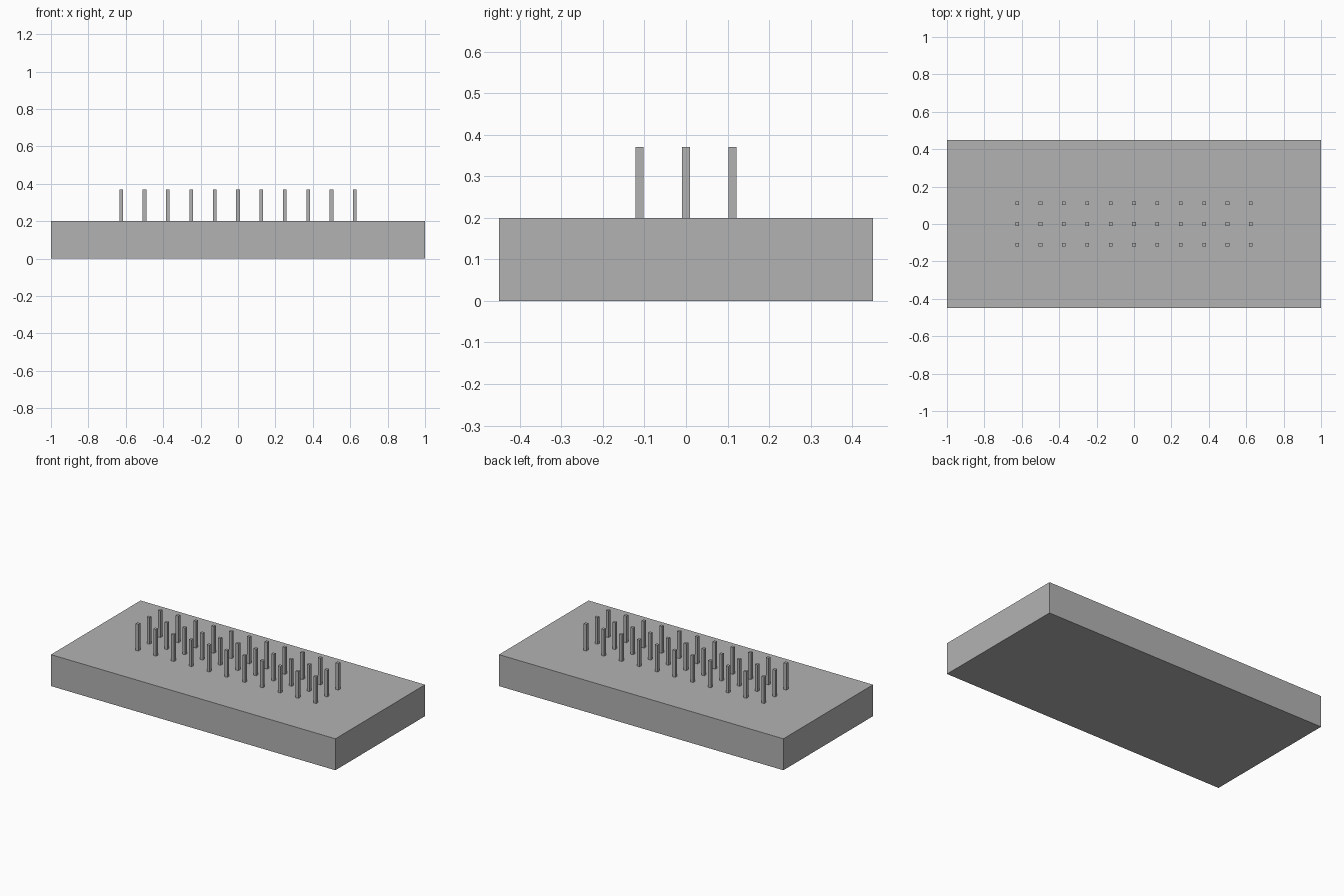
import bpy

# Remove the default cube
cube = bpy.data.objects.get("Cube")
if cube:
    bpy.data.objects.remove(cube, do_unlink=True)

# Single plain grey
GREY = (0.45, 0.45, 0.45, 1.0)
grey = bpy.data.materials.new("plain_grey")
grey.use_nodes = True
grey.diffuse_color = GREY
grey.node_tree.nodes["Principled BSDF"].inputs["Base Color"].default_value = GREY


def box(name, size, x, y, bottom):
    """Add a flat-faced box standing on the given height."""
    bpy.ops.mesh.primitive_cube_add(size=1, location=(x, y, bottom + size[2] / 2))
    obj = bpy.context.object
    obj.name = name
    obj.scale = size
    bpy.ops.object.transform_apply(location=False, rotation=False, scale=True)
    obj.data.materials.append(grey)
    return obj


# Base slab
BASE_HEIGHT = 0.2
box("base_slab", (2.0, 0.9, BASE_HEIGHT), 0, 0, 0)

# Grid of upright square pins
PIN = (0.019, 0.019, 0.17)
COLUMNS, ROWS = 11, 3
STEP_X, STEP_Y = 0.125, 0.112
for row in range(ROWS):
    for col in range(COLUMNS):
        x = (col - (COLUMNS - 1) / 2) * STEP_X
        y = (row - (ROWS - 1) / 2) * STEP_Y
        box(f"pin_row_{row + 1}_column_{col + 1}", PIN, x, y, BASE_HEIGHT)
